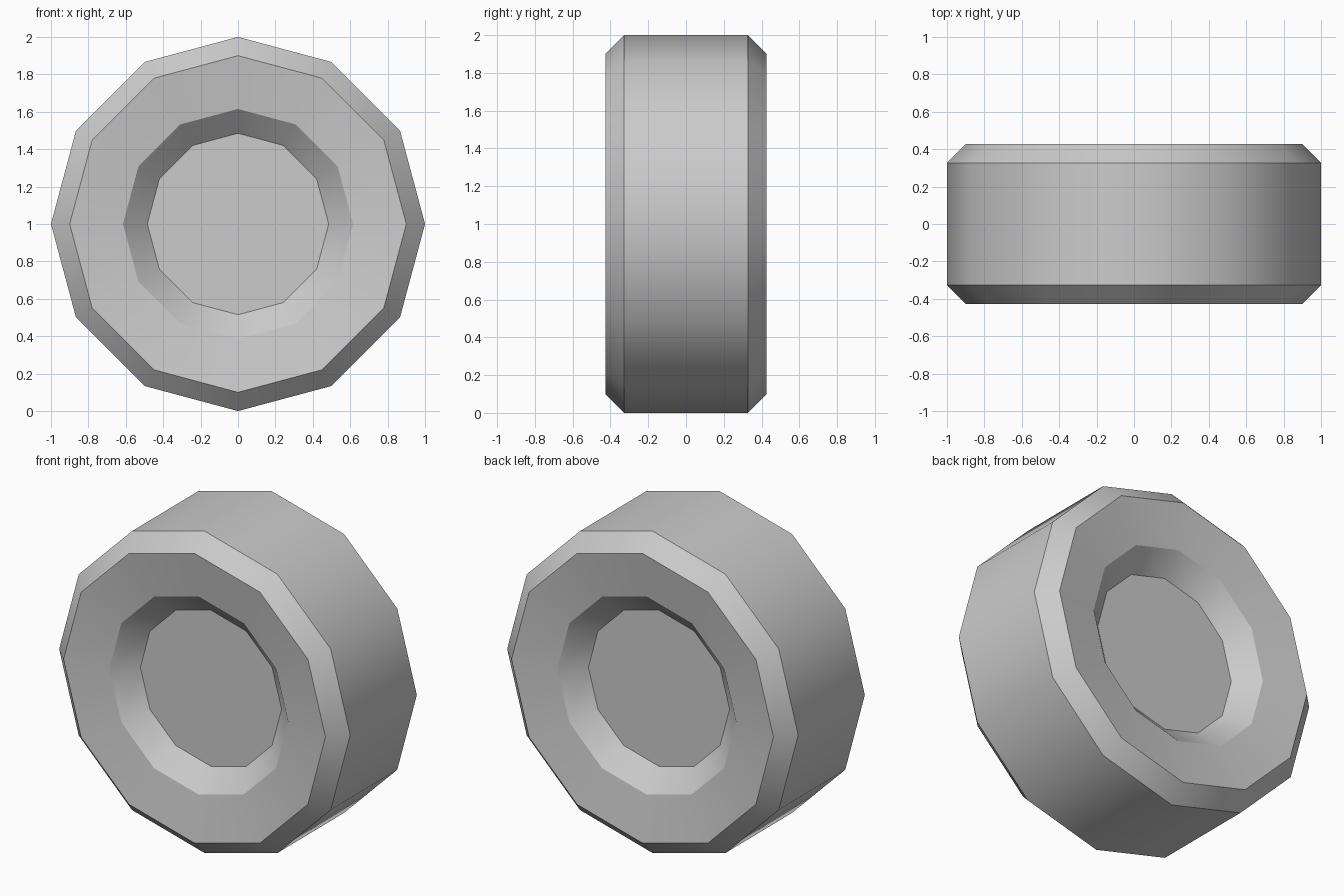
import bpy
import bmesh
import math

SIDES = 12
RADIUS = 1.0
HALF_WIDTH = 0.427
BEVEL = 0.1
RIM = (0.615, -0.385)    # radius and depth where tyre wall meets the hub
FLOOR = (0.485, -0.265)  # radius and depth of the recessed hub disc

cube = bpy.data.objects.get("Cube")
if cube:
    bpy.data.objects.remove(cube, do_unlink=True)

grey = bpy.data.materials.new("plain grey")
grey.use_nodes = True
grey.diffuse_color = (0.6, 0.6, 0.6, 1)
grey.node_tree.nodes["Principled BSDF"].inputs["Base Color"].default_value = grey.diffuse_color


def lathe(name, profile, capped=False, turn=0.0):
    """Revolve (radius, y) points about the y axis; optionally close the first ring."""
    bm = bmesh.new()
    rings = []
    for r, y in profile:
        angles = [math.tau * i / SIDES for i in range(SIDES)]
        rings.append([bm.verts.new((r * math.cos(a), y, r * math.sin(a))) for a in angles])
    for a, b in zip(rings, rings[1:]):
        for i in range(SIDES):
            j = (i + 1) % SIDES
            bm.faces.new((a[i], b[i], b[j], a[j]))
    if capped:
        bm.faces.new(rings[0])
    mesh = bpy.data.meshes.new(name)
    bm.to_mesh(mesh)
    bm.free()
    mesh.materials.append(grey)
    obj = bpy.data.objects.new(name, mesh)
    bpy.context.collection.objects.link(obj)
    obj.location.z = RADIUS
    obj.rotation_euler.z = turn
    # Smooth around the axis, sharp between the bands
    bpy.ops.object.select_all(action="DESELECT")
    obj.select_set(True)
    bpy.context.view_layer.objects.active = obj
    bpy.ops.object.shade_smooth_by_angle(angle=math.radians(35))
    return obj


# Tyre: slightly dished side walls, bevelled shoulders and a flat tread
front_half = [RIM, (RADIUS - BEVEL, -HALF_WIDTH), (RADIUS, BEVEL - HALF_WIDTH)]
back_half = [(r, -y) for r, y in reversed(front_half)]
lathe("tyre", front_half + back_half)

# Recessed hub dish on each side
lathe("front_hub", [FLOOR, RIM], capped=True)
lathe("back_hub", [FLOOR, RIM], capped=True, turn=math.pi)
